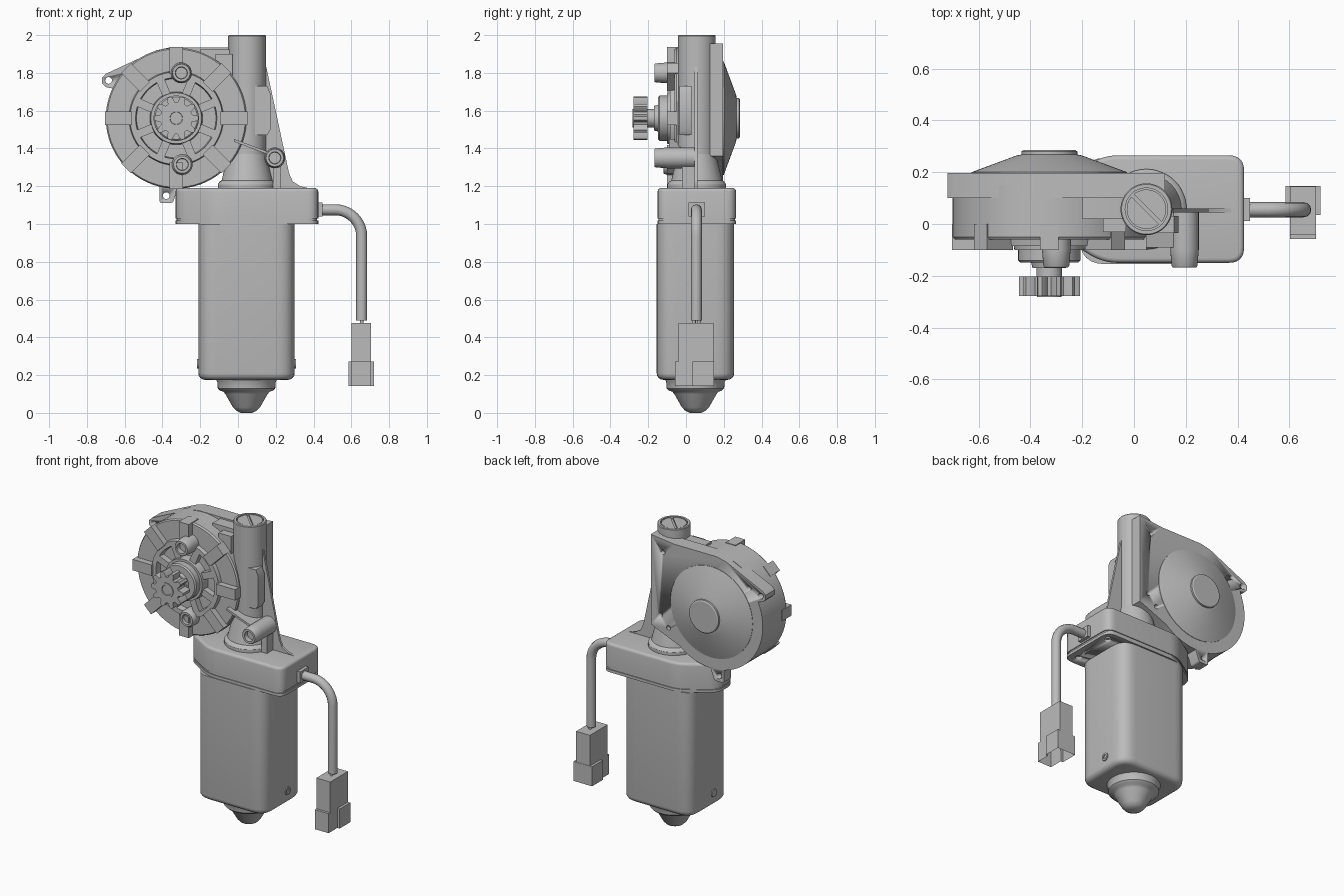
import bpy, bmesh
from math import sin, cos, pi, radians
from mathutils import Vector

old = bpy.data.objects.get("Cube")
if old:
    bpy.data.objects.remove(old, do_unlink=True)

GREY = bpy.data.materials.new("metal grey")
GREY.use_nodes = True
GREY.diffuse_color = (0.5, 0.5, 0.5, 1)
GREY.node_tree.nodes["Principled BSDF"].inputs["Base Color"].default_value = (0.5, 0.5, 0.5, 1)

GX, GZ = -0.327, 1.56      # gear axis
TX, TY = 0.048, 0.057      # worm tower axis
MX, MY = 0.045, 0.05       # motor axis


def finish(name, bm):
    """Turn a bmesh into a smooth-by-angle object."""
    bmesh.ops.remove_doubles(bm, verts=bm.verts, dist=1e-5)
    bmesh.ops.recalc_face_normals(bm, faces=bm.faces)
    mesh = bpy.data.meshes.new(name)
    bm.to_mesh(mesh)
    bm.free()
    mesh.materials.append(GREY)
    ob = bpy.data.objects.new(name, mesh)
    bpy.context.collection.objects.link(ob)
    bpy.ops.object.select_all(action='DESELECT')
    ob.select_set(True)
    bpy.context.view_layer.objects.active = ob
    bpy.ops.object.shade_smooth_by_angle(angle=radians(32))
    return ob


def place(a, b, h, axis):
    return Vector((a, b, h)) if axis == 'Z' else Vector((a, h, b))


def prism(name, pts, lo, hi, axis='Z', bevel_lo=0, bevel_hi=0, hollow=0):
    """Extrude a flat outline; optionally round or hollow its ends."""
    bm = bmesh.new()
    ends = [bm.faces.new([bm.verts.new(place(a, b, h, axis)) for a, b in pts]) for h in (lo, hi)]
    low, high = [list(f.verts) for f in ends]
    for i in range(len(pts)):
        j = (i + 1) % len(pts)
        bm.faces.new((low[i], low[j], high[j], high[i]))
    bmesh.ops.recalc_face_normals(bm, faces=bm.faces)
    if hollow:
        bmesh.ops.inset_region(bm, faces=[ends[0]], thickness=0.012)
        bmesh.ops.translate(bm, verts=ends[0].verts, vec=(0, 0, hollow))
    for face, size in zip(ends, (bevel_lo, bevel_hi)):
        if size:
            bmesh.ops.bevel(bm, geom=list(face.edges), offset=size, segments=4,
                            profile=0.5, affect='EDGES')
    return finish(name, bm)


def box(name, x, y, z, **kw):
    return prism(name, [(x[0], y[0]), (x[1], y[0]), (x[1], y[1]), (x[0], y[1])], z[0], z[1], **kw)


def lathe(name, profile, ca, cb, axis='Z', n=48):
    """Revolve (radius, height) points round an axis."""
    bm = bmesh.new()
    rings = [[bm.verts.new(place(ca + r * cos(2 * pi * i / n), cb + r * sin(2 * pi * i / n), h, axis))
              for i in range(n)] for r, h in profile]
    for r0, r1 in zip(rings, rings[1:]):
        for i in range(n):
            bm.faces.new((r0[i], r0[i - 1], r1[i - 1], r1[i]))
    for ring in (rings[0], rings[-1]):
        bm.faces.new(ring)
    return finish(name, bm)


def rounded(pts, radius, steps=6):
    """Round the corners of an outline."""
    out = []
    for i, p in enumerate(pts):
        p, a, b = Vector(p), Vector(pts[i - 1]), Vector(pts[(i + 1) % len(pts)])
        s, e = p + (a - p).normalized() * radius, p + (b - p).normalized() * radius
        for k in range(steps + 1):
            t = k / steps
            out.append(tuple(s * (1 - t) ** 2 + p * 2 * t * (1 - t) + e * t * t))
    return out


def drill(ob, holes, lo, hi, axis='Y', r=0.018):
    """Cut round holes (a, b) through an object."""
    for a, b in holes:
        cutter = lathe("cutter", [(r, lo), (r, hi)], a, b, axis, 16)
        mod = ob.modifiers.new("hole", 'BOOLEAN')
        mod.operation, mod.object, mod.solver = 'DIFFERENCE', cutter, 'EXACT'
        bpy.context.view_layer.objects.active = ob
        bpy.ops.object.modifier_apply(modifier=mod.name)
        bpy.data.objects.remove(cutter, do_unlink=True)


def tube(name, pts, radius):
    curve = bpy.data.curves.new(name, 'CURVE')
    curve.dimensions = '3D'
    curve.bevel_depth, curve.bevel_resolution, curve.use_fill_caps = radius, 4, True
    sp = curve.splines.new('POLY')
    sp.points.add(len(pts) - 1)
    for q, p in zip(sp.points, pts):
        q.co = (*p, 1)
    sp.use_smooth = True
    curve.materials.append(GREY)
    ob = bpy.data.objects.new(name, curve)
    bpy.context.collection.objects.link(ob)


# Motor can with rounded bottom, side slots and bearing cup
W, D = 0.255, 0.205
can = prism("motor_can", rounded([(MX - W, MY - D), (MX + W, MY - D), (MX + W, MY + D), (MX - W, MY + D)], 0.1),
            0.175, 1.0, bevel_lo=0.035)
for side in (-1, 1):
    x = MX + side * W
    lathe("can_slot_rim", [(0.026, x - 0.006), (0.026, x + 0.006), (0.014, x + 0.006), (0.014, x - 0.006)],
          0, 0, n=16).matrix_world = ((Vector((0, 0, 1)).rotation_difference(Vector((1, 0, 0)))).to_matrix().to_4x4())
    bpy.context.object.location = (0, MY + side * 0.04, 0.26)
lathe("bearing_cup", [(0.17, 0.19), (0.155, 0.165), (0.152, 0.13), (0.14, 0.118), (0.122, 0.112), (0.112, 0.1),
                      (0.072, 0.03), (0.055, 0.012), (0.03, 0.0)], MX, MY)

# Motor mounting flange and brush housing
outline = [(0.425, -0.15), (0.425, 0.265), (-0.12, 0.265), (-0.33, 0.13), (-0.33, -0.02), (-0.12, -0.15)]
small = [(MX + (x - MX) * 0.985, MY + (y - MY) * 0.975) for x, y in outline]
flange = prism("motor_flange", rounded(outline, 0.06), 1.0, 1.018)
drill(flange, [(0.365, -0.08), (0.365, 0.19), (-0.27, 0.055)], 0.9, 1.1, 'Z', 0.022)
prism("flange_gasket", rounded(small, 0.06), 1.018, 1.03)
prism("brush_housing", rounded(outline, 0.06), 1.03, 1.19, bevel_hi=0.018)

# Worm tower with collar and slotted plug
lathe("tower_collar", [(0.155, 1.18), (0.155, 1.21), (0.145, 1.225), (0.135, 1.23), (0.098, 1.38)], TX, TY)
lathe("worm_tower", [(0.1, 1.19), (0.1, 1.995), (0.096, 2.0), (0.082, 2.0), (0.082, 1.985)], TX, TY)
plug = lathe("tower_plug", [(0.076, 1.9), (0.076, 1.997)], TX, TY)
slot = box("cutter", (-0.1, 0.1), (-0.007, 0.007), (1.982, 2.05))
slot.location, slot.rotation_euler = (TX, TY, 0), (0, 0, radians(-45))
cut = plug.modifiers.new("slot", 'BOOLEAN')
cut.operation, cut.object, cut.solver = 'DIFFERENCE', slot, 'EXACT'
bpy.context.view_layer.objects.active = plug
bpy.ops.object.modifier_apply(modifier=cut.name)
bpy.data.objects.remove(slot, do_unlink=True)
prism("tower_pad", [(0.09, 1.47), (0.155, 1.47), (0.172, 1.5), (0.172, 1.69), (0.155, 1.73), (0.09, 1.73)],
      -0.035, 0.03, 'Y')
prism("tower_web", [(0.05, 1.18), (0.42, 1.18), (0.33, 1.2), (0.29, 1.225), (0.27, 1.27), (0.15, 1.83), (0.05, 1.9)],
      0.045, 0.06, 'Y')

# Gear case: drum, back cover, shallow cone and button
R = 0.373
lathe("gear_drum", [(R, 0.15), (R, -0.05), (0.366, -0.06), (0.25, -0.06), (0.245, -0.085), (0.215, -0.085),
                    (0.21, -0.045), (0.14, -0.045), (0.135, -0.1), (0.1, -0.1)], GX, GZ, 'Y', 72)
arc = [(GX + R * cos(radians(a)), GZ + R * sin(radians(a))) for a in range(155, 311, 5)]
cover = prism("back_cover", [(0.12, 1.36), (0.12, 1.955), (-0.05, 1.935), (-0.36, 1.935), (-0.43, 1.92),
                             (-0.7, 1.795), (-0.72, 1.775), (-0.72, 1.745), (-0.7, 1.725)] + arc, 0.1, 0.197, 'Y')
drill(cover, [(-0.685, 1.76)], 0, 0.3)
drill(cover, [(-0.6, 1.79), (0.03, 1.86), (0.05, 1.44), (-0.01, 1.37)], 0.17, 0.3, r=0.015)
tab = prism("cover_tab", rounded([(-0.415, 1.112), (-0.345, 1.112), (-0.31, 1.21), (-0.415, 1.21)], 0.012),
            0.12, 0.197, 'Y')
drill(tab, [(-0.38, 1.15)], 0, 0.3)
lathe("cover_cone", [(0.3, 0.19), (0.3, 0.2), (0.125, 0.265), (0.108, 0.268), (0.108, 0.28), (0.1, 0.285)],
      GX, GZ, 'Y', 64)
prism("case_bridge", [(-0.2, 1.3), (0.05, 1.38), (0.05, 1.9), (-0.05, 1.925), (-0.2, 1.925)], 0.02, 0.12, 'Y')
box("bridge_lug", (-0.12, -0.03), (-0.03, 0.06), (1.74, 1.9))


# Radial ribs on the face of the drum
def radial(name, angle, r0, r1, half, lo, hi):
    c, s = cos(angle), sin(angle)
    prism(name, [(GX + r * c - w * s, GZ + r * s + w * c)
                 for r, w in ((r0, -half), (r1, -half), (r1, half), (r0, half))], lo, hi, 'Y')


for i in range(8):
    radial("outer_rib", i * pi / 4, 0.235, 0.376, 0.036, -0.1, 0.0)
    radial("inner_spoke", (i + 0.5) * pi / 4, 0.12, 0.225, 0.022, -0.085, 0.0)

# Screw bosses with sunken centres
for x, z, front, back in ((-0.3, 1.8, -0.167, 0), (-0.295, 1.315, -0.12, 0), (0.195, 1.35, -0.167, 0.05)):
    lathe("screw_boss", [(0.055, back), (0.055, -0.1), (0.05, front + 0.006), (0.046, front), (0.032, front),
                         (0.03, front + 0.03), (0.012, front + 0.03)], x, z, 'Y', 32)
prism("boss_strut", [(-0.02, 1.45), (0.18, 1.375), (0.18, 1.36), (-0.02, 1.435)], -0.09, 0.05, 'Y')
box("boss_rib", (0.185, 0.225), (-0.02, 0.055), (1.18, 1.33))

# Output hub, shaft and pinion
lathe("output_hub", [(0.12, 0), (0.12, -0.14), (0.112, -0.148), (0.07, -0.148), (0.065, -0.17), (0.05, -0.17),
                     (0.05, -0.21)], GX, GZ, 'Y')
teeth = []
for i in range(10):
    for da, r in ((-13, 0.085), (-8, 0.108), (-4, 0.118), (4, 0.118), (8, 0.108), (13, 0.085)):
        a = radians(36 * i + da)
        teeth.append((GX + r * cos(a), GZ + r * sin(a)))
prism("pinion", teeth, -0.277, -0.203, 'Y')
lathe("pinion_tip", [(0.048, -0.2), (0.048, -0.282), (0.034, -0.282), (0.03, -0.27)], GX, GZ, 'Y', 24)

# Cable: grommet, bent sleeve and two thin wires
box("cable_grommet", (0.42, 0.447), (0.012, 0.1), (1.04, 1.115))
bend = [(0.515 + 0.14 * sin(k * pi / 20), 0.055, 0.935 + 0.14 * cos(k * pi / 20)) for k in range(11)]
tube("cable_sleeve", [(0.42, 0.055, 1.075)] + bend + [(0.655, 0.055, 0.49)], 0.029)
for dy in (-0.012, 0.012):
    tube("wire", [(0.655, 0.055 + dy, 0.52), (0.655, 0.055 + dy, 0.44)], 0.009)

# Connector: upper block and stepped open socket
box("connector_body", (0.602, 0.703), (-0.04, 0.145), (0.25, 0.475))
prism("connector_socket", [(0.602, -0.057), (0.703, -0.057), (0.703, 0.035), (0.72, 0.035), (0.72, 0.147),
                           (0.585, 0.147), (0.585, 0.035), (0.602, 0.035)], 0.143, 0.272, hollow=0.1)
